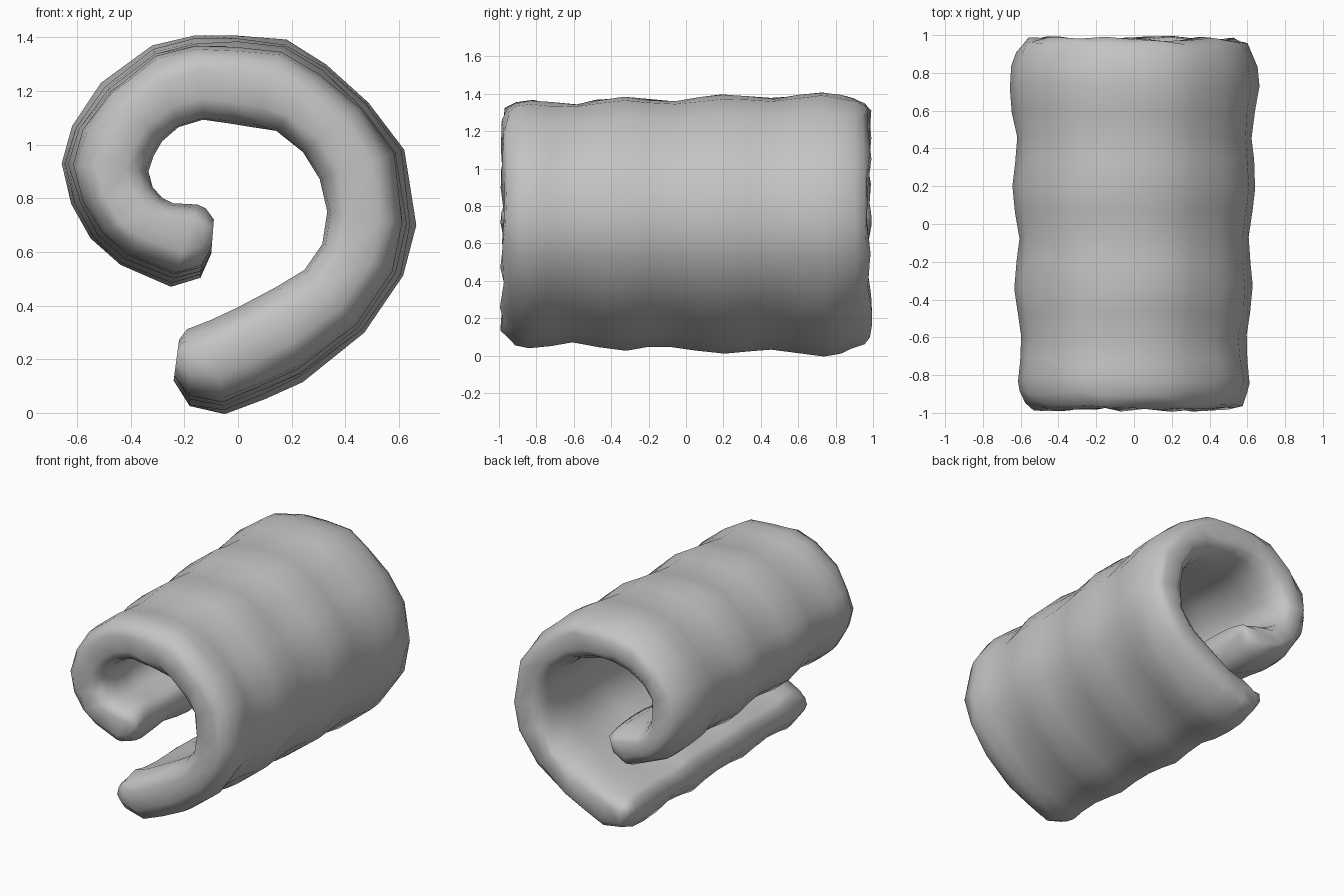
import bpy, bmesh, math, random
from mathutils import Vector

if "Cube" in bpy.data.objects:
    bpy.data.objects.remove(bpy.data.objects["Cube"], do_unlink=True)
random.seed(4)

# Curl profile: inner (x, z) and outer (x, z) at each station, tip to tip
STATIONS = [
    (-.22, .27, -.24, .12), (-.19, .31, -.18, .02), (-.1, .345, -.05, .0),
    (0, .39, .10, .055), (.14, .465, .24, .12), (.25, .53, .47, .30),
    (.31, .63, .62, .51), (.33, .75, .66, .70), (.30, .87, .62, .98),
    (.24, .97, .49, 1.16), (.14, 1.045, .33, 1.30), (.05, 1.065, .18, 1.39),
    (-.04, 1.08, .0, 1.41), (-.13, 1.09, -.16, 1.41), (-.22, 1.06, -.32, 1.37),
    (-.28, 1.01, -.51, 1.23), (-.315, .96, -.62, 1.07), (-.33, .90, -.66, .93),
    (-.315, .84, -.62, .78), (-.28, .80, -.55, .65), (-.24, .785, -.44, .55),
    (-.15, .78, -.25, .47), (-.12, .76, -.14, .50), (-.09, .72, -.10, .59),
]

# Samples along the length, closer together at the rounded rims
RIM = [.98, .955, .90, .83]
MID = 12
ys = [-y for y in RIM] + [-.73 + 1.46 * i / (MID - 1) for i in range(MID)] + RIM[::-1]


def fullness(y):
    """Share of the full thickness left near a rim."""
    d = min(1, max(0, (.98 - abs(y)) / .16))
    return .42 + .58 * math.sqrt(1 - (1 - d) ** 2)


def rib(y):
    """Depth of the shallow grooves between the padded ribs."""
    return .015 * (1 - math.cos(2 * math.pi * (y - .19) / .53))


def outer_loss(y):
    """The roll is tighter at the front and wider at the back."""
    return rib(y) + max(0, .028 * (.72 - y))


def inner_loss(y):
    """The bore opens out towards the back by the same amount."""
    return .5 * rib(y) + max(0, .028 * (y + .87))


def jitter(s):
    return random.uniform(-s, s)


# Padded roll: one closed ring of points per station
bm = bmesh.new()
rings = []
last = len(STATIONS) - 1
for k, (ix, iz, ox, oz) in enumerate(STATIONS):
    inner, outer = Vector((ix, 0, iz)), Vector((ox, 0, oz))
    away = (outer - inner).normalized()
    tip = k in (0, last)
    width = .955 if tip else .98 if k in (1, last - 1) else 1
    sides = []
    for edge, sign in ((outer, 1), (inner, -1)):
        row = []
        for y in ys:
            share = .5 if tip else 1
            low = inner + away * inner_loss(y) * share
            high = outer - away * outer_loss(y) * share
            half = (high - low).length / 2
            p = (low + high) / 2 + away * sign * (half * fullness(y) + jitter(.006))
            p.y = y * width + jitter(.015)
            row.append(bm.verts.new(p))
        sides.append(row)
    rings.append(sides[0] + sides[1][::-1])

n = len(rings[0])
for a, b in zip(rings, rings[1:]):
    for i in range(n):
        j = (i + 1) % n
        bm.faces.new((a[i], a[j], b[j], b[i]))

# Blunt ends of the strip
for ring in (rings[0], rings[-1]):
    for i in range(len(ys) - 1):
        bm.faces.new((ring[i], ring[i + 1], ring[n - 2 - i], ring[n - 1 - i]))

bmesh.ops.recalc_face_normals(bm, faces=bm.faces)
for f in bm.faces:
    f.smooth = True
mesh = bpy.data.meshes.new("rolled_pad")
bm.to_mesh(mesh)
bm.free()
roll = bpy.data.objects.new("rolled_pad", mesh)
bpy.context.collection.objects.link(roll)

# Single grey finish
GREY = (.55, .55, .55, 1)
grey = bpy.data.materials.new("mid grey")
grey.use_nodes = True
grey.diffuse_color = GREY
grey.node_tree.nodes["Principled BSDF"].inputs["Base Color"].default_value = GREY
mesh.materials.append(grey)
